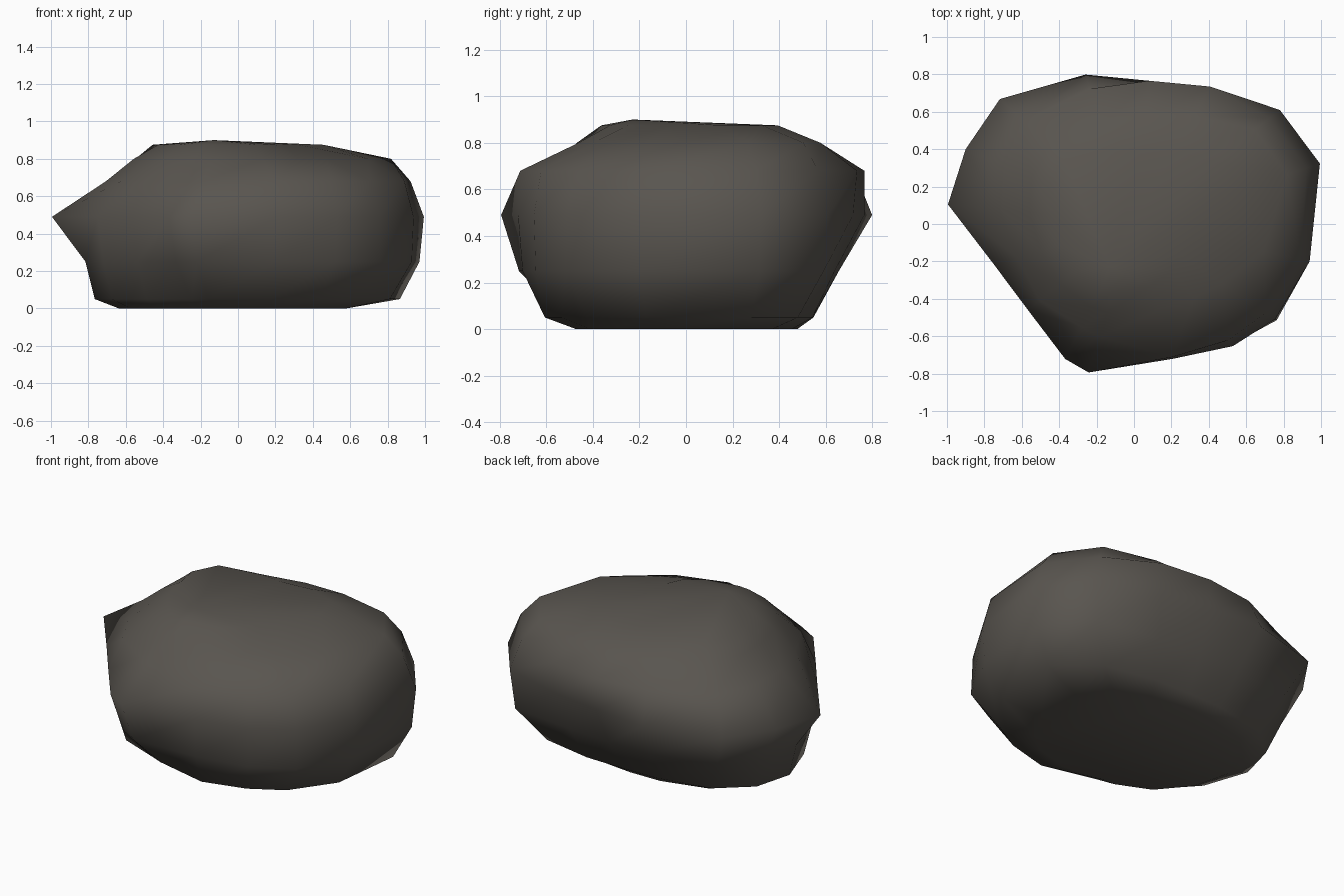
import bpy
import bmesh
from math import radians, cos, sin

default = bpy.data.objects.get("Cube")
if default:
    bpy.data.objects.remove(default, do_unlink=True)

# Directions of the main corners around the boulder, in degrees
CORNERS = [18, 38, 61, 84, 108, 137, 156, 174, 196, 219, 243, 253, 286, 309, 326, 348]

# Contours from the flat base to the crown: height, then reach to each corner
CONTOURS = [
    (0.0, [.60, .60, .52, .48, .50, .59, .64, .64, .60, .55, .49, .46, .49, .53, .56, .59]),
    (.05, [.91, .78, .62, .55, .57, .70, .77, .77, .70, .63, .55, .55, .63, .69, .76, .83]),
    (.25, [1.02, .96, .73, .66, .69, .83, .86, .82, .75, .69, .73, .75, .73, .83, .92, .95]),
    (.49, [1.045, .99, .82, .77, .84, .98, .985, 1.0, .78, .73, .81, .83, .75, .84, .91, .96]),
    (.68, [.97, .92, .84, .77, .76, .81, .76, .71, .65, .65, .62, .63, .74, .80, .85, .91]),
    (.80, [.86, .82, .66, .58, .56, .62, .60, .56, .52, .51, .50, .49, .48, .51, .57, .71]),
    (.875, [.48, .53, .45, .38, .41, .52, .50, .43, .41, .40, .40, .38, .34, .32, .29, .33]),
]
CROWN = (-.13, -.23, .9)


def make_material(name, colour):
    material = bpy.data.materials.new(name)
    material.use_nodes = True
    material.diffuse_color = colour
    shader = material.node_tree.nodes["Principled BSDF"]
    shader.inputs["Base Color"].default_value = colour
    shader.inputs["Roughness"].default_value = 0.9
    return material


def add_contour(bm, height, reaches):
    """Place one closed loop of corners at the given height."""
    loop = []
    for degrees, reach in zip(CORNERS, reaches):
        angle = radians(degrees)
        loop.append(bm.verts.new((reach * cos(angle), reach * sin(angle), height)))
    return loop


def neighbours(loop):
    """Pair every corner with the next one around the loop."""
    return zip(loop, loop[1:] + loop[:1])


# Boulder body: contours joined by bands, closed by a flat base and a low crown
bm = bmesh.new()
loops = [add_contour(bm, height, reaches) for height, reaches in CONTOURS]
for lower, upper in zip(loops, loops[1:]):
    for (a, b), (d, c) in zip(neighbours(lower), neighbours(upper)):
        bm.faces.new((a, b, c, d))
bm.faces.new(list(reversed(loops[0])))
peak = bm.verts.new(CROWN)
for a, b in neighbours(loops[-1]):
    bm.faces.new((a, b, peak))
bmesh.ops.recalc_face_normals(bm, faces=bm.faces[:])

# Weathered surface: soft shading over the coarse stone facets
for face in bm.faces:
    face.smooth = True

mesh = bpy.data.meshes.new("boulder")
bm.to_mesh(mesh)
bm.free()
mesh.materials.append(make_material("dark_grey_stone", (.1, .091, .079, 1)))
boulder = bpy.data.objects.new("boulder", mesh)
bpy.context.collection.objects.link(boulder)
